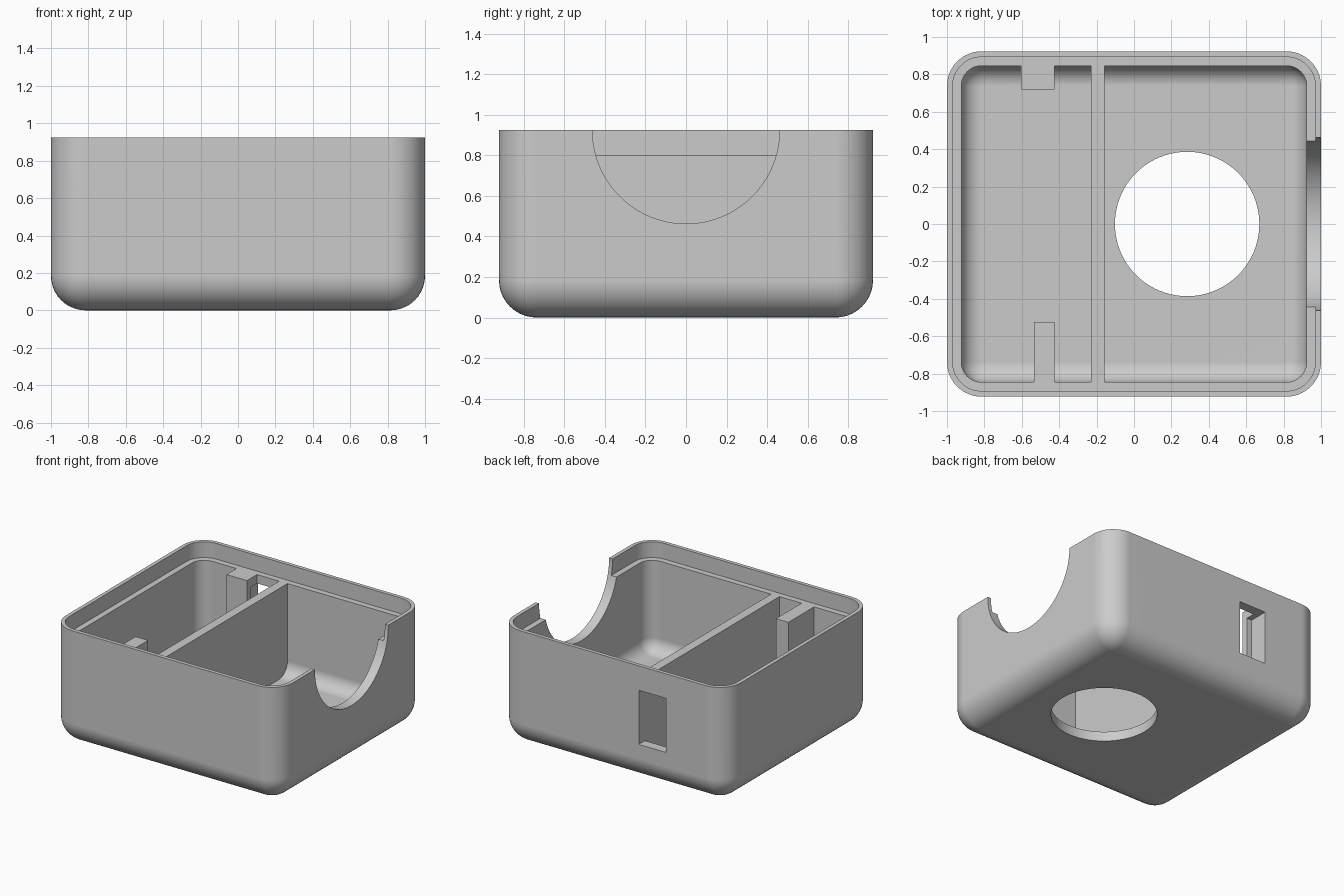
import bpy, bmesh
from math import sin, cos, pi

if "Cube" in bpy.data.objects:
    bpy.data.objects.remove(bpy.data.objects["Cube"])

SEG = 10
WALL = 0.077
HX, HY, TOP, R = 1.0, 0.923, 0.925, 0.185
LEDGE = 0.8

grey = bpy.data.materials.new("light_grey")
grey.use_nodes = True
grey.diffuse_color = (0.6, 0.6, 0.6, 1)
grey.node_tree.nodes["Principled BSDF"].inputs["Base Color"].default_value = (0.6, 0.6, 0.6, 1)


def to_object(name, bm):
    bmesh.ops.remove_doubles(bm, verts=bm.verts, dist=1e-5)
    bmesh.ops.recalc_face_normals(bm, faces=bm.faces)
    mesh = bpy.data.meshes.new(name)
    bm.to_mesh(mesh)
    bm.free()
    mesh.materials.append(grey)
    obj = bpy.data.objects.new(name, mesh)
    bpy.context.collection.objects.link(obj)
    return obj


def outline(hx, hy, r):
    """Rounded rectangle points, counter-clockwise."""
    pts = []
    for k, (sx, sy) in enumerate([(1, 1), (-1, 1), (-1, -1), (1, -1)]):
        for i in range(SEG + 1):
            a = (k + i / SEG) * pi / 2
            pts.append((sx * (hx - r) + r * cos(a), sy * (hy - r) + r * sin(a)))
    return pts


def tub(name, hx, hy, r, z0, z1, round_bottom=True):
    """Rounded block whose bottom edge can be filleted with the corner radius."""
    bm = bmesh.new()
    levels = [(0, z0), (0, z1)]
    if round_bottom:
        angles = [i / SEG * pi / 2 for i in range(SEG + 1)]
        levels = [(r * (1 - sin(a)), z0 + r * (1 - cos(a))) for a in angles] + [(0, z1)]
    rings = []
    for inset, z in levels:
        inset = min(inset, r - 1e-7)
        rings.append([bm.verts.new((x, y, z))
                      for x, y in outline(hx - inset, hy - inset, r - inset)])
    n = len(rings[0])
    for low, high in zip(rings, rings[1:]):
        for i in range(n):
            j = (i + 1) % n
            bm.faces.new((low[i], low[j], high[j], high[i]))
    bm.faces.new(rings[0][::-1])
    bm.faces.new(rings[-1])
    return to_object(name, bm)


def box(name, x, y, z):
    bm = bmesh.new()
    bmesh.ops.create_cube(bm, size=1)
    for v in bm.verts:
        v.co = [(lo + hi) / 2 + c * (hi - lo) for c, (lo, hi) in zip(v.co, (x, y, z))]
    return to_object(name, bm)


def cylinder(name, r, depth, loc, along_x=False):
    bpy.ops.mesh.primitive_cylinder_add(vertices=96, radius=r, depth=depth, location=loc,
                                        rotation=(0, pi / 2 if along_x else 0, 0))
    obj = bpy.context.object
    obj.name = name
    obj.data.materials.append(grey)
    return obj


def subtract(target, cutters):
    """Cut each helper out of the target, then discard the helpers."""
    for c in cutters:
        c.hide_render = True
        mod = target.modifiers.new(c.name, 'BOOLEAN')
        mod.operation, mod.solver, mod.object = 'DIFFERENCE', 'EXACT', c
    bpy.context.view_layer.update()
    dg = bpy.context.evaluated_depsgraph_get()
    mesh = bpy.data.meshes.new_from_object(target.evaluated_get(dg))
    target.modifiers.clear()
    target.data = mesh
    for c in cutters:
        bpy.data.objects.remove(c)


# Cavity, leaving material for the partition and the two posts
cavity = tub("cavity", HX - WALL, HY - WALL, R - WALL, WALL, 0.86)
subtract(cavity, [
    box("partition", (-0.23, -0.157), (-1, 1), (-0.1, 1.1)),
    box("back_post", (-0.605, -0.425), (0.72, 1), (-0.1, 1.1)),
    box("front_post", (-0.535, -0.425), (-1, -0.523), (-0.1, 1.1)),
])

# Case body with lid recess, round floor opening, side notch and back window
case = tub("open_case", HX, HY, R, 0, TOP)
subtract(case, [
    cavity,
    tub("lid_recess", HX - 0.03, HY - 0.03, R - 0.03, LEDGE, 1.1, False),
    cylinder("floor_opening", 0.386, 0.5, (0.284, 0, 0)),
    cylinder("side_notch", 0.462, 0.4, (1, 0, TOP), along_x=True),
    box("back_window", (-0.47, -0.231), (0.77, 1.1), (0.3, 0.73)),
])

# Smooth fillets, crisp edges
bpy.ops.object.select_all(action='DESELECT')
case.select_set(True)
bpy.context.view_layer.objects.active = case
bpy.ops.object.shade_smooth_by_angle()
weighted = case.modifiers.new("weighted_normals", 'WEIGHTED_NORMAL')
weighted.keep_sharp = True
